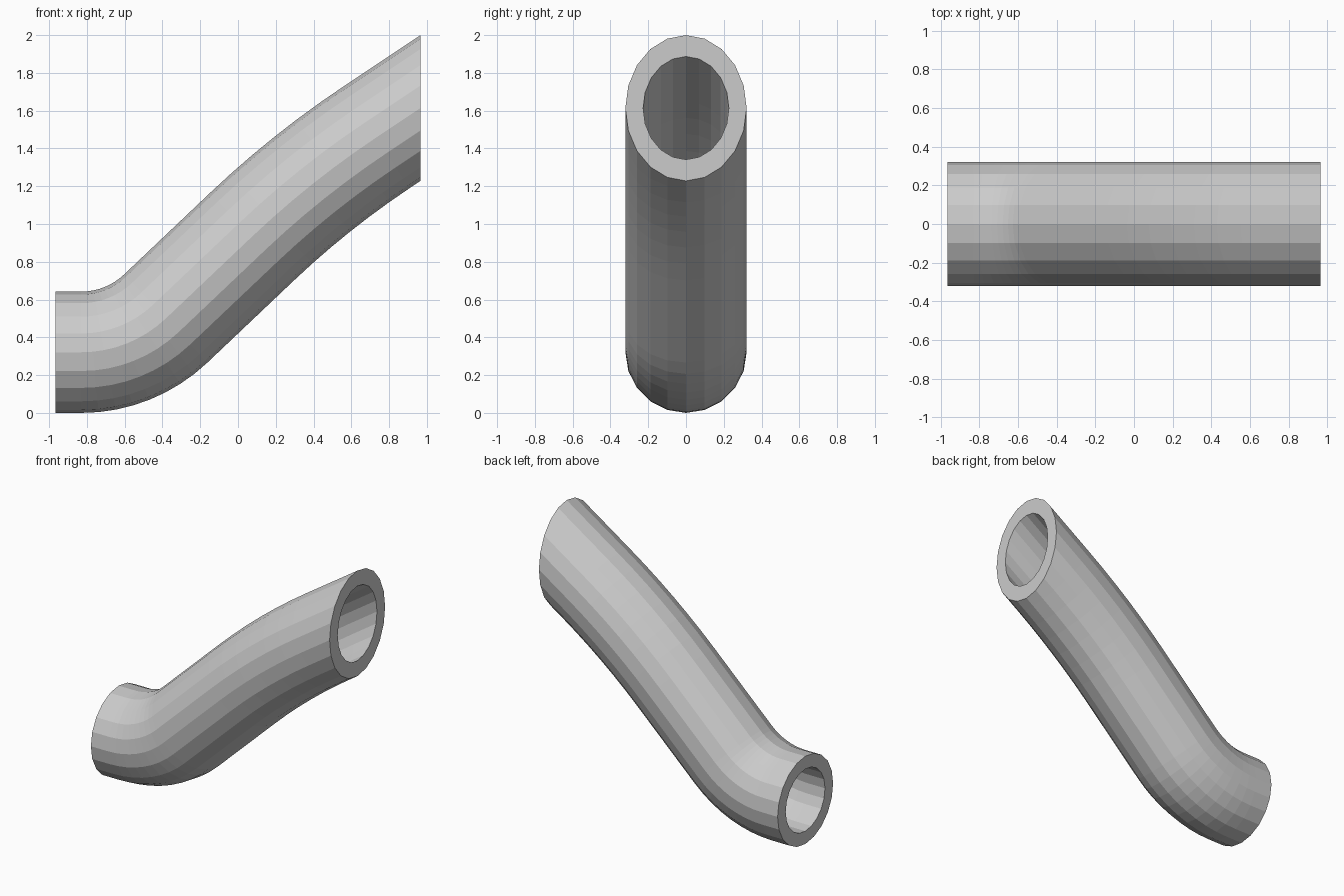
import bpy, bmesh
from math import sin, cos, tan, pi, radians
from mathutils import Vector

if "Cube" in bpy.data.objects:
    bpy.data.objects.remove(bpy.data.objects["Cube"])

SIDES = 20
R_OUT, R_IN = 0.321, 0.227
X_END, Z_END = 0.966, 1.614
A1, A2 = radians(43.5), radians(33.7)   # slopes after each bend
R1, R2 = 0.65, 4.9                      # bend radii

# Centre line: (x, z, slope angle)
path = [(-X_END, R_OUT, 0.0)]
x, z = -0.83, R_OUT
for i in range(9):
    a = A1 * i / 8
    path.append((x + R1 * sin(a), z + R1 * (1 - cos(a)), a))
x, z, _ = path[-1]

# Straight run length chosen so the tube meets the upper opening
w, h = R2 * (sin(A1) - sin(A2)), R2 * (cos(A2) - cos(A1))
d = (Z_END - z - h - tan(A2) * (X_END - x - w)) / (tan(A1) - tan(A2))
x, z = x + d, z + d * tan(A1)
for i in range(7):
    a = A1 + (A2 - A1) * i / 6
    path.append((x + R2 * (sin(A1) - sin(a)), z + R2 * (cos(a) - cos(A1)), a))
path.append((X_END, Z_END, A2))

bm = bmesh.new()


def wall(radius):
    rings = []
    for k, (px, pz, a) in enumerate(path):
        t, n = Vector((cos(a), 0, sin(a))), Vector((-sin(a), 0, cos(a)))
        ring = []
        for j in range(SIDES):
            b = 2 * pi * j / SIDES
            v = Vector((px, 0, pz)) + n * radius * cos(b)
            v.y = radius * sin(b)
            if k == len(path) - 1:          # vertical cut at the upper opening
                v += t * (X_END - v.x) / t.x
            ring.append(bm.verts.new(v))
        rings.append(ring)
    return rings


def bridge(r0, r1):
    for j in range(SIDES):
        k = (j + 1) % SIDES
        bm.faces.new((r0[j], r0[k], r1[k], r1[j]))


# Outer and inner walls, joined by a flat rim at each opening
outer, inner = wall(R_OUT), wall(R_IN)
for rings in (outer, inner):
    for r0, r1 in zip(rings, rings[1:]):
        bridge(r0, r1)
bridge(outer[0], inner[0])
bridge(outer[-1], inner[-1])
bmesh.ops.recalc_face_normals(bm, faces=bm.faces)

mesh = bpy.data.meshes.new("bent_pipe")
bm.to_mesh(mesh)
bm.free()
pipe = bpy.data.objects.new("bent_pipe", mesh)
bpy.context.collection.objects.link(pipe)
